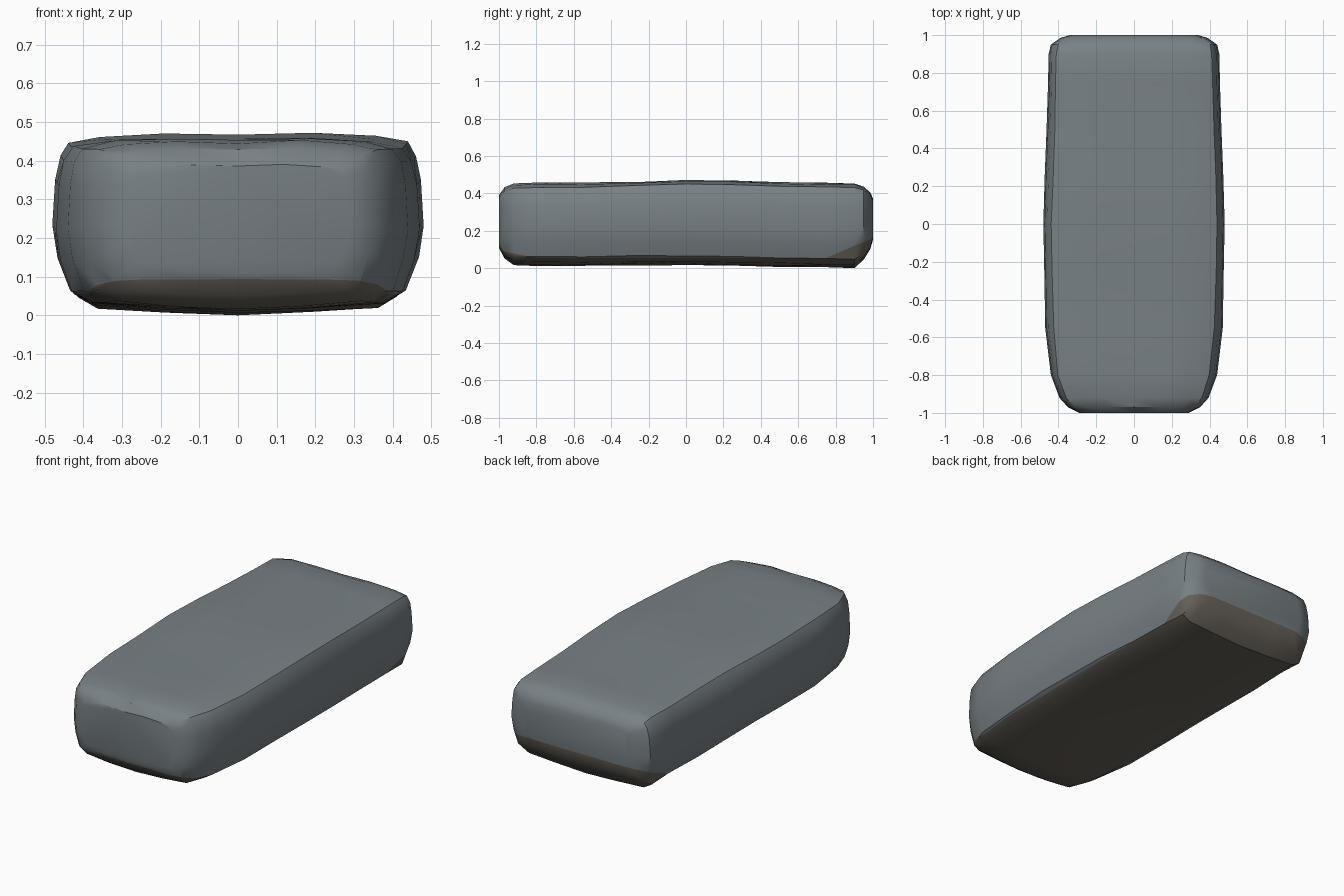
import bpy, bmesh, math, random
from mathutils import Vector

if "Cube" in bpy.data.objects:
    bpy.data.objects.remove(bpy.data.objects["Cube"])

random.seed(4)

def material(name, rgb):
    m = bpy.data.materials.new(name)
    m.diffuse_color = (*rgb, 1)
    m.use_nodes = True
    m.node_tree.nodes["Principled BSDF"].inputs["Base Color"].default_value = m.diffuse_color
    return m

slate = material("slate grey", (0.19, 0.22, 0.235))
brown = material("dark brown underside", (0.135, 0.12, 0.10))

# Half cross-section: fraction of half width, fraction of height
half = [(0, 0), (0.42, 0.015), (0.80, 0.04), (0.91, 0.11), (0.97, 0.29), (1, 0.47),
        (0.985, 0.73), (0.96, 0.87), (0.91, 0.95), (0.74, 0.985), (0.4, 1), (0, 0.99)]
ring = half + [(-u, v) for u, v in reversed(half[1:-1])]

# Stations along the body: y, half width, bottom, top
stations = [(-1.0, 0.29, 0.11, 0.39), (-0.97, 0.35, 0.05, 0.43), (-0.92, 0.395, 0.018, 0.45),
            (-0.80, 0.44, 0.014, 0.455), (-0.55, 0.47, 0.014, 0.457), (-0.25, 0.475, 0.016, 0.462),
            (0.0, 0.48, 0.018, 0.47), (0.25, 0.473, 0.012, 0.466), (0.5, 0.463, 0.008, 0.458),
            (0.75, 0.455, 0.003, 0.455), (0.90, 0.452, 0.0, 0.454), (0.95, 0.44, 0.045, 0.435),
            (0.985, 0.39, 0.10, 0.405), (1.0, 0.34, 0.15, 0.37)]

# Rounded body lofted through the stations, slightly uneven
bm = bmesh.new()
loops = []
for y, w, lo, hi in stations:
    loop = []
    for u, v in ring:
        j = 0.003 * random.uniform(-1, 1)
        loop.append(bm.verts.new((w * u + (j if abs(u) < 0.98 else 0), y,
                                  max(0, lo + (hi - lo) * v + j))))
    loops.append(loop)
n = len(ring)
for a, b in zip(loops, loops[1:]):
    for i in range(n):
        k = (i + 1) % n
        bm.faces.new((a[i], a[k], b[k], b[i]))
bm.faces.new(loops[0])
bm.faces.new(loops[-1])
bmesh.ops.recalc_face_normals(bm, faces=bm.faces)

# Edge of the brown underside: low along the sides, rising at both ends
def edge_height(y):
    if y > 0.75:
        return 0.055 + (y - 0.75) * 0.42
    if y < -0.8:
        return 0.055 + (-0.8 - y) * 0.2
    return 0.055

for y0, y1 in ((-1.01, -0.8), (-0.8, 0.75), (0.75, 1.01)):
    faces = [f for f in bm.faces if y0 < f.calc_center_median().y < y1]
    geom = set(faces)
    for f in faces:
        geom.update(f.edges)
        geom.update(f.verts)
    mid = (y0 + y1) / 2
    slope = (edge_height(mid + 0.01) - edge_height(mid - 0.01)) / 0.02
    bmesh.ops.bisect_plane(bm, geom=list(geom), dist=1e-5,
                           plane_co=(0, mid, edge_height(mid)),
                           plane_no=Vector((0, -slope, 1)).normalized())
for f in bm.faces:
    c = f.calc_center_median()
    f.material_index = 1 if c.z < edge_height(c.y) else 0

mesh = bpy.data.meshes.new("body")
bm.to_mesh(mesh)
bm.free()
mesh.materials.append(slate)
mesh.materials.append(brown)
body = bpy.data.objects.new("body", mesh)
bpy.context.collection.objects.link(body)
bpy.context.view_layer.objects.active = body
body.select_set(True)
bpy.ops.object.shade_smooth_by_angle(angle=math.radians(35))
